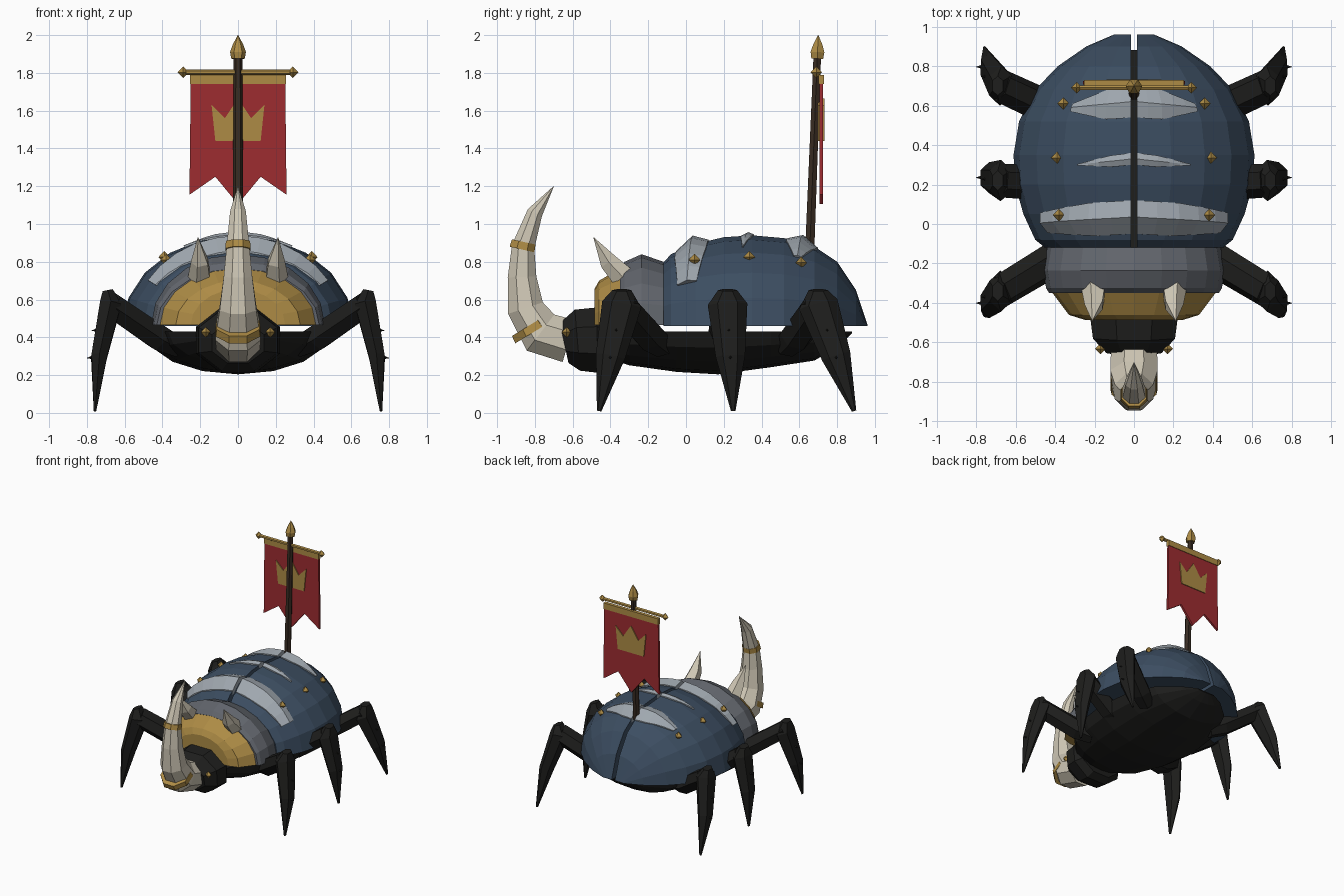
import bpy, bmesh, math
from mathutils import Vector

if "Cube" in bpy.data.objects:
    bpy.data.objects.remove(bpy.data.objects["Cube"])

COL = dict(blue=(.045, .075, .12), gold=(.42, .26, .06), bone=(.62, .57, .46),
           dark=(.013, .013, .012), red=(.34, .025, .03), plate=(.12, .13, .15),
           steel=(.35, .39, .43), wood=(.04, .025, .016))
MAT = {}
for k, c in COL.items():
    MAT[k] = bpy.data.materials.new(k)
    MAT[k].diffuse_color = (*c, 1)


def finish(name, bm, mat, mirror=False):
    bmesh.ops.remove_doubles(bm, verts=bm.verts, dist=1e-5)
    bmesh.ops.recalc_face_normals(bm, faces=bm.faces)
    me = bpy.data.meshes.new(name)
    bm.to_mesh(me)
    bm.free()
    me.materials.append(MAT[mat])
    ob = bpy.data.objects.new(name, me)
    bpy.context.collection.objects.link(ob)
    if mirror:
        m = ob.modifiers.new("mirror", 'MIRROR')
        m.use_mirror_merge = False
    return ob


def loft(name, rings, mat, mirror=False):
    """Skin closed rings of equal length, with end caps."""
    bm = bmesh.new()
    vs = [[bm.verts.new(p) for p in r] for r in rings]
    n = len(vs[0])
    for a, b in zip(vs, vs[1:]):
        for i in range(n):
            j = (i + 1) % n
            bm.faces.new((a[i], a[j], b[j], b[i]))
    bm.faces.new(vs[0])
    bm.faces.new(vs[-1])
    return finish(name, bm, mat, mirror)


def tube(name, path, radii, mat, sides=8, ref=(1, 0, 0), flat=1.0, mirror=False, turn=0):
    """Tapered tube along a path; flat scales the width across ref."""
    P = [Vector(p) for p in path]
    rings = []
    for i, p in enumerate(P):
        t = (P[min(i + 1, len(P) - 1)] - P[max(i - 1, 0)]).normalized()
        u = Vector(ref)
        u = (u - t * u.dot(t)).normalized()
        v = t.cross(u)
        r = max(radii[i], .001)
        rings.append([p + r * (math.cos(a) * u + flat * math.sin(a) * v)
                      for a in (2 * math.pi * k / sides + turn for k in range(sides))])
    return loft(name, rings, mat, mirror)


def arch(y, w, h, base, n=5):
    """Full elliptical arch, closed along its base."""
    return [(w * math.cos(math.pi * k / (2 * n)), y, base + h * math.sin(math.pi * k / (2 * n)))
            for k in range(2 * n + 1)]


def gem(name, p, r, mirror=False):
    x, y, z = p
    tube(name, [(x, y, z - r), p, (x, y, z + r)], [0, r, 0], 'gold', 4, mirror=mirror)


def slab(name, outline, y, t, mat):
    """Extruded xz outline."""
    bm = bmesh.new()
    f = bm.faces.new([bm.verts.new((x, y - t / 2, z)) for x, z in outline])
    g = bmesh.ops.extrude_face_region(bm, geom=[f])
    bmesh.ops.translate(bm, vec=(0, t, 0),
                        verts=[v for v in g['geom'] if isinstance(v, bmesh.types.BMVert)])
    return finish(name, bm, mat)


# Wing cases: two half domes with a slot between them
BASE, GAP = .46, .015
SHELL = [(-.12, .45, .335), (-.08, .50, .38), (.05, .56, .435), (.2, .602, .47), (.35, .61, .48),
         (.52, .582, .465), (.68, .50, .42), (.8, .385, .34), (.9, .24, .19), (.96, .1, .01)]


def shell_pt(y, a, lift=0):
    for (y0, w0, h0), (y1, w1, h1) in zip(SHELL, SHELL[1:]):
        if y <= y1:
            f = (y - y0) / (y1 - y0)
            w, h = w0 + f * (w1 - w0), h0 + f * (h1 - h0)
            break
    return (max(GAP, (w + lift) * math.cos(a)), y, BASE + (h + lift) * math.sin(a))


loft("wing_case", [[shell_pt(y, math.pi / 2 * k / 5) for k in range(6)] + [(GAP, y, BASE)]
                   for y, w, h in SHELL], 'blue', True)

# Steel ridges across the wing cases: centre y, half width, lift, lowest angle, end taper
for name, y, hw, lift, a0, end in (("front_ridge", .035, .085, .05, 33, .6),
                                   ("middle_ridge", .33, .03, .018, 62, .1),
                                   ("rear_ridge", .62, .08, .045, 55, .25)):
    rings = []
    for k in range(6):
        f = k / 5
        a = math.radians(a0 + (90 - a0) * f)
        s = end + (1 - end) * min(1, f * 1.6)
        yc = y - .03 * (1 - f)
        rings.append([shell_pt(yc - hw * s, a, -.03), shell_pt(yc - hw * s, a, .006),
                      shell_pt(yc, a, lift * s), shell_pt(yc + hw * s, a, .006),
                      shell_pt(yc + hw * s, a, -.03)])
    loft(name, rings, 'steel', True)

# Neck shield and gilded front plate
loft("neck_shield", [arch(y, w, h, .465) for y, w, h in
                     ((-.35, .43, .30), (-.325, .445, .335), (-.235, .46, .375), (-.12, .44, .335))], 'plate')
loft("front_plate", [arch(y, w, h, .465) for y, w, h in
                     ((-.485, .25, .19), (-.46, .33, .235), (-.34, .42, .305))], 'gold')

# Belly and head
loft("belly", [arch(y, w, -h, .432, 4) for y, w, h in
               ((-.48, .2, .12), (-.3, .37, .18), (-.05, .46, .215), (.17, .49, .228),
                (.45, .46, .19), (.68, .36, .155), (.82, .2, .07), (.88, .08, .01))], 'dark')
tube("head", [(0, -.42, .39), (0, -.47, .385), (0, -.575, .385), (0, -.645, .37)],
     [.2, .24, .225, .15], 'dark', 8, flat=.78, turn=math.pi / 8)
gem("eye", (.17, -.632, .427), .027, True)

# Great horn, its rings, and the two small horns
tube("great_horn", [(0, -.62, .38), (0, -.77, .425), (0, -.85, .555), (0, -.868, .72),
                    (0, -.862, .88), (0, -.80, 1.06), (0, -.70, 1.2)],
     [.125, .13, .105, .082, .065, .045, 0], 'bone', 8, turn=math.pi / 8)
tube("lower_horn_ring", [(0, -.803, .43), (0, -.825, .466)], [.128, .122], 'gold', 8, turn=math.pi / 8)
tube("upper_horn_ring", [(0, -.868, .865), (0, -.859, .905)], [.073, .069], 'gold', 8, turn=math.pi / 8)
tube("small_horn", [(.2, -.335, .72), (.2, -.41, .80), (.212, -.49, .93)],
     [.065, .05, 0], 'bone', 5, mirror=True)

# Legs: hip y, knee y, foot y
for name, hy, ky, fy in (("front", -.12, -.34, -.46), ("middle", .2, .22, .25), ("rear", .53, .70, .89)):
    knee = Vector((.675, ky, .575))
    foot = Vector((.757, fy, .01))
    mid = Vector((.735, ky + (fy - ky) * .5, .3))
    tube(name + "_upper_leg", [(.32, hy, .35), (.42, hy + (ky - hy) * .3, .40), knee],
         [.07, .09, .085], 'dark', 6, ref=(0, 1, 0), flat=.85, mirror=True)
    tube(name + "_lower_leg", [knee + Vector((.015, 0, .075)), knee, mid, foot],
         [.05, .105, .078, .012], 'dark', 6, ref=(0, 1, 0), flat=.62, mirror=True)
    for z in (.435, .29):
        f = (.575 - z) / .565
        y = ky + (fy - ky) * f
        x = .80 if z < .4 else .775
        tube(name + "_leg_spike", [(x - .07, y, z + .01), (x, y, z)], [.022, 0], 'dark', 4,
             ref=(0, 1, 0), mirror=True)

# Gold studs on the wing cases
for p in ((.38, .045, .81), (.39, .335, .825), (.358, .61, .795)):
    gem("shell_stud", p, .031, True)

# Banner: pole, finial, crossbar, cloth, trim and crown emblem
tube("banner_pole", [(0, .655, .86), (0, .695, 1.89)], [.028, .023], 'wood', 6)
tube("pole_finial", [(0, .695, 1.875), (0, .696, 1.91), (0, .698, 1.95), (0, .70, 2.0)],
     [.036, .042, .028, 0], 'gold', 6)
tube("crossbar", [(-.29, .69, 1.803), (.29, .69, 1.803)], [.014, .014], 'gold', 6, ref=(0, 0, 1))
gem("crossbar_end", (.29, .69, 1.803), .03, True)
slab("banner_cloth", [(-.25, 1.78), (-.257, 1.155), (-.12, 1.25), (0, 1.105), (.12, 1.25),
                      (.257, 1.155), (.25, 1.78)], .716, .018, 'red')
slab("banner_trim", [(-.253, 1.74), (.253, 1.74), (.253, 1.79), (-.253, 1.79)], .716, .028, 'gold')
slab("crown_emblem", [(-.12, 1.44), (.12, 1.44), (.14, 1.63), (.07, 1.56), (0, 1.665),
                      (-.07, 1.56), (-.14, 1.63)], .716, .032, 'gold')

for m in bpy.data.materials:
    if m.users and not m.is_grease_pencil:
        m.use_nodes = True
        m.node_tree.nodes["Principled BSDF"].inputs["Base Color"].default_value = m.diffuse_color
